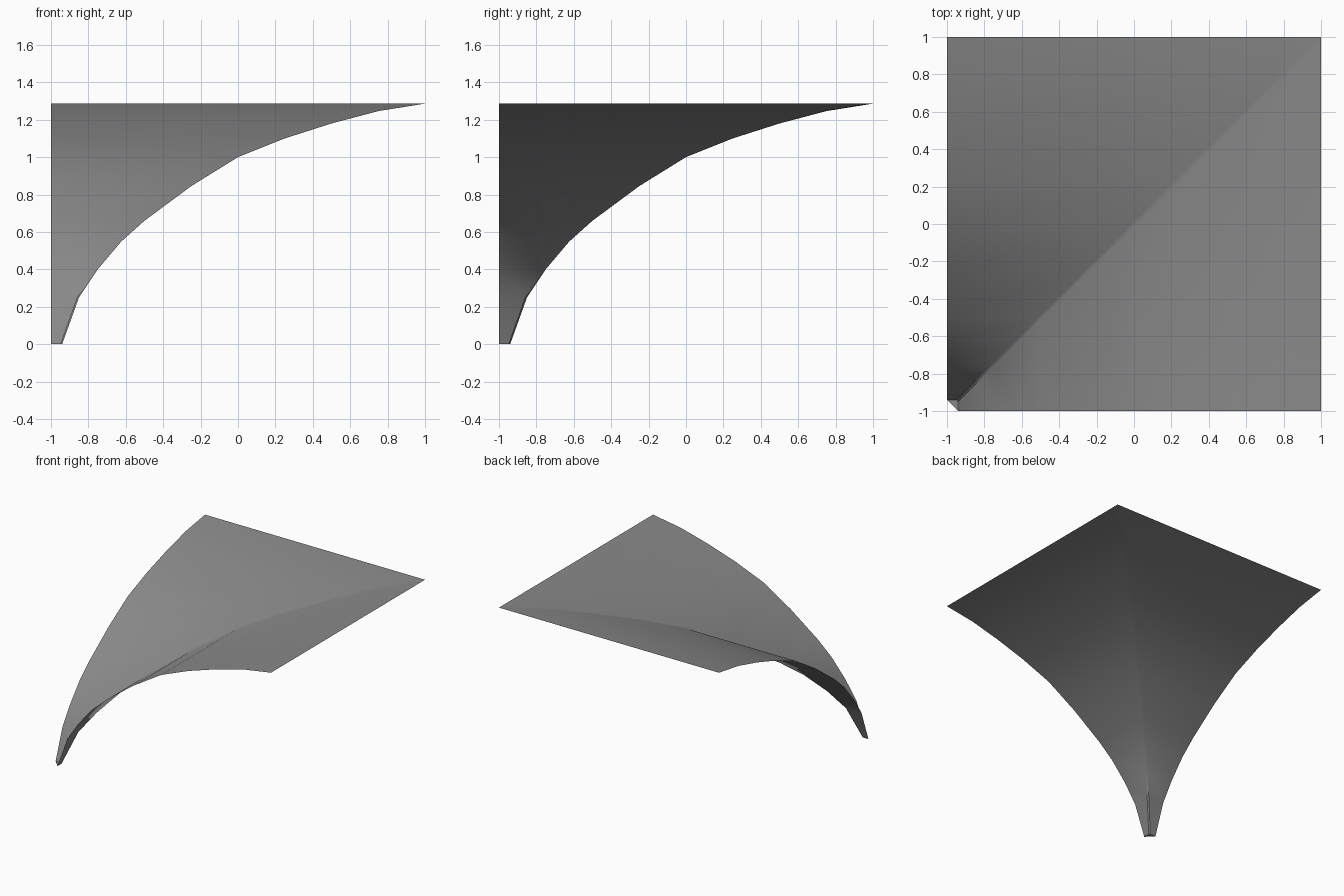
import bpy, bmesh, math

if "Cube" in bpy.data.objects:
    bpy.data.objects.remove(bpy.data.objects["Cube"])

# arch profile: (distance along the side, height)
PROFILE = [(-.94, 0), (-.85, .25), (-.75, .40), (-.625, .548), (-.5, .66),
           (-.25, .845), (0, 1.0), (.25, 1.10), (.5, 1.18), (.75, 1.246), (1, 1.286)]

stone = bpy.data.materials.new("grey stone")
stone.diffuse_color = (0.25, 0.25, 0.25, 1)
stone.use_nodes = True
stone.node_tree.nodes["Principled BSDF"].inputs["Base Color"].default_value = stone.diffuse_color

# corner of a groin vault: two arched webs meeting along a softened diagonal
bm = bmesh.new()
rows = []
for i, (t, z) in enumerate(PROFILE):
    w = 0.008 + 0.012 * i / (len(PROFILE) - 1)
    rows.append([bm.verts.new(p) for p in
                 ((-1, t, z), (t - w, t, z), (t, t - w, z), (t, -1, z))])
for a, b in zip(rows, rows[1:]):
    for j in range(3):
        bm.faces.new((a[j], a[j + 1], b[j + 1], b[j]))

# small foot cap and tiny tip at the far corner
bm.faces.new(rows[0])
tip = bm.verts.new((1, 1, PROFILE[-1][1]))
bm.faces.new((rows[-1][1], rows[-1][2], tip))
bmesh.ops.recalc_face_normals(bm, faces=bm.faces)
if sum(f.normal.z * f.calc_area() for f in bm.faces) < 0:
    bmesh.ops.reverse_faces(bm, faces=bm.faces)

mesh = bpy.data.meshes.new("vault_corner")
bm.to_mesh(mesh)
bm.free()
mesh.materials.append(stone)
vault = bpy.data.objects.new("vault_corner", mesh)
bpy.context.collection.objects.link(vault)
bpy.context.view_layer.objects.active = vault
vault.select_set(True)
bpy.ops.object.shade_smooth_by_angle(angle=math.radians(35))
